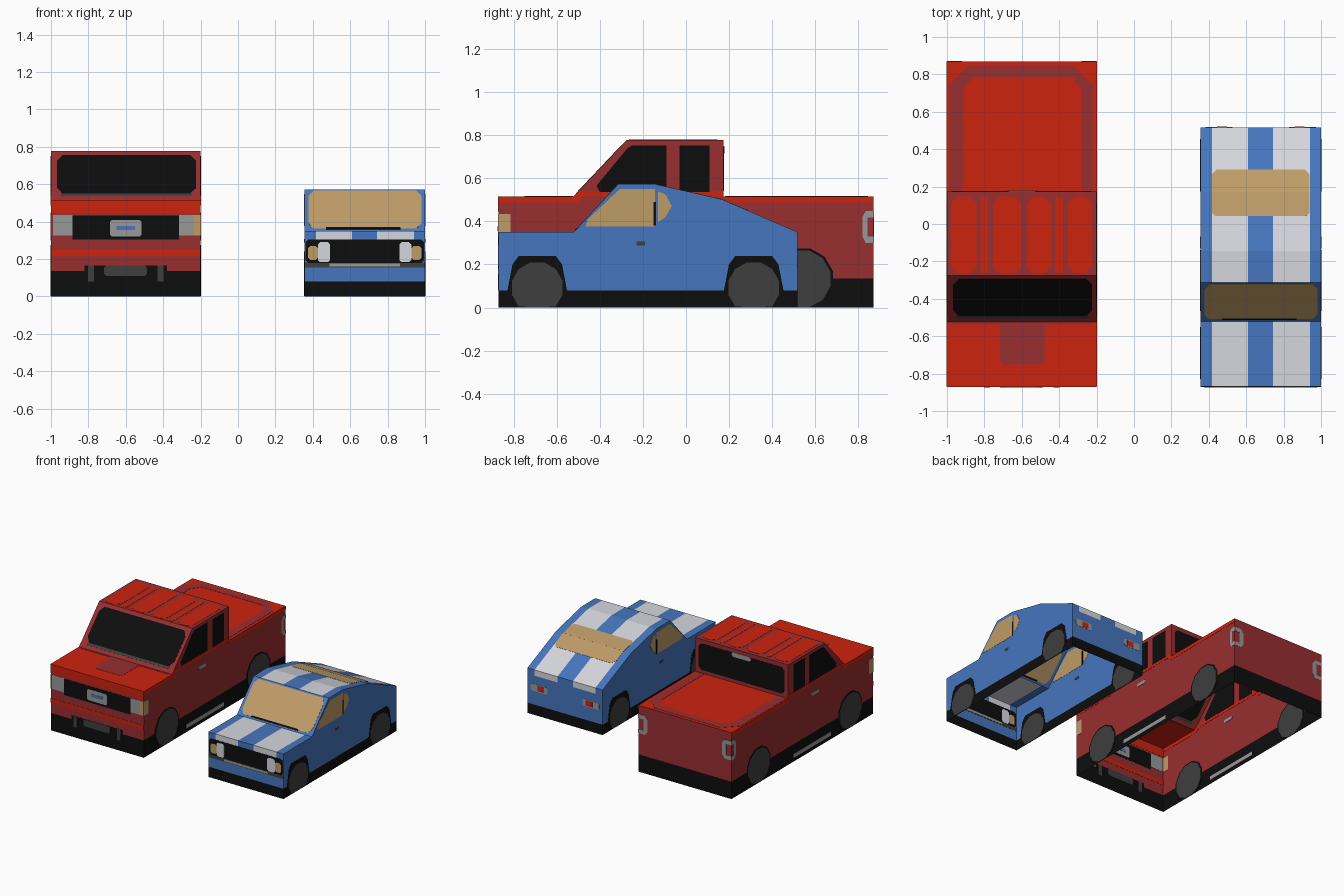
import bpy, bmesh, math
from mathutils import Vector

if "Cube" in bpy.data.objects:
    bpy.data.objects.remove(bpy.data.objects["Cube"])


def material(name, r, g, b):
    m = bpy.data.materials.new(name)
    m.diffuse_color = [((c / 255 + 0.055) / 1.055) ** 2.4 if c > 10 else c / 3294 for c in (r, g, b)] + [1]
    m.use_nodes = True
    m.node_tree.nodes["Principled BSDF"].inputs["Base Color"].default_value = m.diffuse_color
    return m


RED = material("bright red", 205, 35, 15)
DARK_RED = material("dark red", 152, 46, 48)
BLUE = material("blue", 70, 118, 190)
WHITE = material("white", 214, 215, 222)
AMBER = material("amber glass", 190, 156, 104)
BLACK = material("black", 13, 13, 13)
GREY = material("dark grey", 62, 62, 62)
SILVER = material("silver", 152, 153, 153)


def finish(name, bm, mats):
    bmesh.ops.recalc_face_normals(bm, faces=bm.faces)
    me = bpy.data.meshes.new(name)
    bm.to_mesh(me)
    bm.free()
    for m in mats:
        me.materials.append(m)
    ob = bpy.data.objects.new(name, me)
    bpy.context.collection.objects.link(ob)


def shell(name, profile, x0, x1, mats, cuts, rule):
    """Open-bottomed body from a side profile, cut by planes, coloured by a rule."""
    bm = bmesh.new()
    a = [bm.verts.new((x0, y, z)) for y, z in profile]
    b = [bm.verts.new((x1, y, z)) for y, z in profile]
    bm.faces.new(a)
    bm.faces.new(b)
    for i in range(len(profile) - 1):
        bm.faces.new((a[i], a[i + 1], b[i + 1], b[i]))
    for co, no in cuts:
        bmesh.ops.bisect_plane(bm, geom=bm.verts[:] + bm.edges[:] + bm.faces[:],
                               plane_co=co, plane_no=no)
    bmesh.ops.recalc_face_normals(bm, faces=bm.faces)
    bm.normal_update()
    for f in bm.faces:
        f.material_index = rule(f.calc_center_median(), f.normal)
    finish(name, bm, mats)


def plate(name, mat, pts, normal, layer):
    """Thin plate passing through the wall, so it shows inside and outside."""
    d = Vector(normal).normalized() * 0.0015 * layer
    bm = bmesh.new()
    a = [bm.verts.new(Vector(p) - d) for p in pts]
    b = [bm.verts.new(Vector(p) + d) for p in pts]
    bm.faces.new(a)
    bm.faces.new(b)
    for i in range(len(pts)):
        j = (i + 1) % len(pts)
        bm.faces.new((a[i], a[j], b[j], b[i]))
    finish(name, bm, [mat])


def on_end(name, mat, y, pts, layer=1):
    plate(name, mat, [(u, y, v) for u, v in pts], (0, 1, 0), layer)


def on_sides(name, mat, xs, pts, layer=1):
    for side, x in zip(("left", "right"), xs):
        plate(f"{name}_{side}", mat, [(x, u, v) for u, v in pts], (1, 0, 0), layer)


def on_top(name, mat, profile, pts, layer=1):
    """Points are (x, y); the height comes from the profile segment below them."""
    mid = sum(p[1] for p in pts) / len(pts)
    for (y0, z0), (y1, z1) in zip(profile, profile[1:]):
        if y0 < mid < y1:
            s = (z1 - z0) / (y1 - y0)
            plate(name, mat, [(x, y, z0 + s * (y - y0)) for x, y in pts], (0, -s, 1), layer)


def rect(u0, u1, v0, v1, c=0.0):
    if not c:
        return [(u0, v0), (u1, v0), (u1, v1), (u0, v1)]
    return [(u0 + c, v0), (u1 - c, v0), (u1, v0 + c), (u1, v1 - c),
            (u1 - c, v1), (u0 + c, v1), (u0, v1 - c), (u0, v0 + c)]


def disc(u, v, r, n=12):
    return [(u + r * math.cos((i + .5) * math.tau / n),
             max(0.002, v + r * math.sin((i + .5) * math.tau / n))) for i in range(n)]


# ---------------- pickup truck ----------------
TX = (-1.0, -0.2)
TP = [(-.87, 0), (-.87, .515), (-.523, .515), (-.275, .777), (.175, .777),
      (.175, .515), (.87, .515), (.87, 0)]
shell("truck_body", TP, *TX, [DARK_RED, RED, BLACK], [((0, 0, .135), (0, 0, 1))],
      lambda c, n: 2 if c.z < .135 else 1 if abs(n.z) > .9 and c.z < .6 else 0)

# side trim, windows, step and handle
on_sides("truck_side_trim", RED, TX, [
    (-.87, .487), (-.5, .487), (-.48, .515), (.15, .515), (.175, .487), (.87, .487),
    (.87, .515), (.172, .515), (.172, .54), (-.5, .54), (-.523, .515), (-.87, .515)])
on_sides("truck_front_window", BLACK, TX,
         [(-.4, .537), (-.09, .537), (-.09, .752), (-.25, .752), (-.275, .735), (-.415, .565)], 2)
on_sides("truck_rear_window", BLACK, TX, rect(-.03, .11, .537, .752), 2)
on_sides("truck_step", SILVER, TX, rect(-.35, .11, .03, .06), 2)
on_sides("truck_handle", SILVER, TX, rect(-.2, -.11, .425, .45, .008), 2)

# wheels and arches
for name, y in (("front", -.587), ("rear", .537)):
    on_sides(f"truck_{name}_arch", BLACK, TX, disc(y, .13, .15))
    on_sides(f"truck_{name}_wheel", GREY, TX, disc(y, .132, .137), 2)

# front end
on_end("truck_hood_edge", RED, -.87, rect(*TX, .445, .515))
on_end("truck_bumper_stripe", RED, -.87, rect(*TX, .217, .25))
on_end("truck_grille", BLACK, -.87, rect(-.885, -.315, .305, .432))
on_end("truck_headlight_left", SILVER, -.87, rect(-.99, -.885, .325, .435))
on_end("truck_headlight_right", SILVER, -.87, rect(-.315, -.235, .325, .435))
on_end("truck_indicator_right", AMBER, -.87, rect(-.235, -.2, .325, .435))
on_sides("truck_side_indicator", AMBER, TX, rect(-.87, -.815, .325, .435))
on_end("truck_grille_plate", SILVER, -.87, rect(-.685, -.515, .322, .408, .01), 2)
on_end("truck_grille_bar", BLUE, -.87, rect(-.65, -.55, .355, .378), 3)
on_end("truck_lower_intake", BLACK, -.87, rect(-.82, -.38, .13, .165))
on_end("truck_skid_plate", GREY, -.87, rect(-.717, -.487, .11, .165, .012), 2)
for name, x in (("left", -.787), ("right", -.414)):
    on_end(f"truck_tow_hook_{name}", GREY, -.87, rect(x - .016, x + .016, .08, .165), 2)

# windscreen, hood panel, roof ribs and bed cover frame
TOP = TP[1:5]
on_top("truck_windscreen", BLACK, TOP, rect(-.968, -.225, -.49, -.295, .03))
on_top("truck_wipers", GREY, TOP, rect(-.95, -.245, -.503, -.49))
on_top("truck_hood_panel", DARK_RED, TOP, [
    (-.97, -.525), (-.97, -.538), (-.717, -.538), (-.717, -.73), (-.7, -.75), (-.49, -.75),
    (-.476, -.73), (-.476, -.538), (-.23, -.538), (-.23, -.525)])
for i, (a, b) in enumerate(((-.978, -.842), (-.822, -.782), (-.754, -.604),
                            (-.572, -.444), (-.422, -.38), (-.353, -.225))):
    on_top(f"truck_roof_rib_{i}", RED, TOP, rect(a, b, -.265, .147, min(.035, (b - a) * .3)))
on_top("truck_bed_frame", DARK_RED, TP[5:7], [
    (-.99, .18), (-.99, .743), (-.888, .845), (-.322, .845), (-.22, .743), (-.22, .18),
    (-.283, .18), (-.283, .717), (-.33, .786), (-.86, .786), (-.915, .717), (-.915, .18)])

# rear window, brake light and wrap-round tail lights
on_end("truck_back_window", BLACK, .175, rect(-.97, -.23, .54, .745, .025))
on_end("truck_brake_light", SILVER, .175, rect(-.685, -.515, .715, .75, .015), 2)


def bracket(e, w, s):
    """C-shaped light outline opening towards the corner at e."""
    return [(e, .3), (e + s * w * .7, .3), (e + s * w, .33), (e + s * w, .42), (e + s * w * .7, .447),
            (e, .447), (e, .417), (e + s * w * .55, .417), (e + s * w * .55, .33), (e, .33)]


on_sides("truck_tail_light_side", SILVER, TX, bracket(.87, .052, -1))
on_end("truck_tail_light_left", SILVER, .87, bracket(-1, .08, 1))
on_end("truck_tail_light_right", SILVER, .87, bracket(-.2, .08, -1))

# ---------------- striped car ----------------
CX = (.355, 1.0)
CP = [(-.87, 0), (-.87, .35), (-.52, .35), (-.314, .573), (-.145, .573),
      (.167, .502), (.517, .35), (.517, 0)]
STRIPES = ((.417, .61), (.743, .94))


def car_rule(c, n):
    if c.z < .08:
        return 2
    screen = n.y < -.3 and c.z > .36
    striped = any(a < c.x < b for a, b in STRIPES)
    return 1 if abs(n.x) < .5 and c.z > .305 and striped and not screen else 0


shell("car_body", CP, *CX, [BLUE, WHITE, BLACK],
      [((0, 0, .08), (0, 0, 1)), ((0, 0, .305), (0, 0, 1))]
      + [((x, 0, 0), (1, 0, 0)) for s in STRIPES for x in s], car_rule)

# glass
CTOP = CP[1:7]
on_top("car_windscreen", AMBER, CTOP, rect(.377, .98, -.508, -.322, .025))
on_top("car_wipers", BLACK, CTOP, rect(.47, .87, -.512, -.503), 2)
on_top("car_rear_window_upper", AMBER, CTOP,
       [(.417, .167), (.417, .06), (.435, .043), (.92, .043), (.938, .06), (.938, .167)])
on_top("car_rear_window_lower", AMBER, CTOP,
       [(.417, .167), (.417, .265), (.44, .29), (.915, .29), (.938, .265), (.938, .167)])
on_sides("car_side_window", AMBER, CX,
         [(-.465, .377), (-.144, .377), (-.144, .549), (-.307, .549), (-.455, .41)])
on_sides("car_quarter_window", AMBER, CX,
         [(-.13, .395), (-.095, .42), (-.066, .47), (-.095, .525), (-.13, .538)])
on_sides("car_window_post", BLACK, CX, rect(-.15, -.138, .38, .49), 2)
on_sides("car_handle", GREY, CX, rect(-.23, -.19, .288, .306))

# wheels and arches
for name, y in (("front", -.69), ("rear", .314)):
    on_sides(f"car_{name}_arch", BLACK, CX, [
        (y - .14, .07), (y - .115, .2), (y - .085, .24), (y + .085, .24), (y + .115, .2), (y + .14, .07)])
    on_sides(f"car_{name}_wheel", GREY, CX, disc(y, .092, .122), 2)

# front end
on_end("car_grille", BLACK, -.87, rect(.36, .995, .18, .305, .015))
on_end("car_bumper", GREY, -.87, rect(*CX, .155, .182))
on_end("car_bumper_strip", SILVER, -.87, rect(.49, .865, .16, .176), 2)
for name, s in (("left", -1), ("right", 1)):
    m = .6775
    on_end(f"car_headlight_{name}", WHITE, -.87,
           rect(*sorted((m + s * .185, m + s * .25)), .183, .29, .012), 2)
    on_end(f"car_indicator_{name}", AMBER, -.87,
           rect(*sorted((m + s * .25, m + s * .303)), .195, .27, .012), 2)
    # tail lights
    on_end(f"car_tail_light_{name}", SILVER, .517,
           rect(*sorted((m + s * .15, m + s * .295)), .185, .24, .012))
    on_end(f"car_tail_lens_{name}", RED, .517,
           rect(*sorted((m + s * .18, m + s * .235)), .192, .233), 2)
